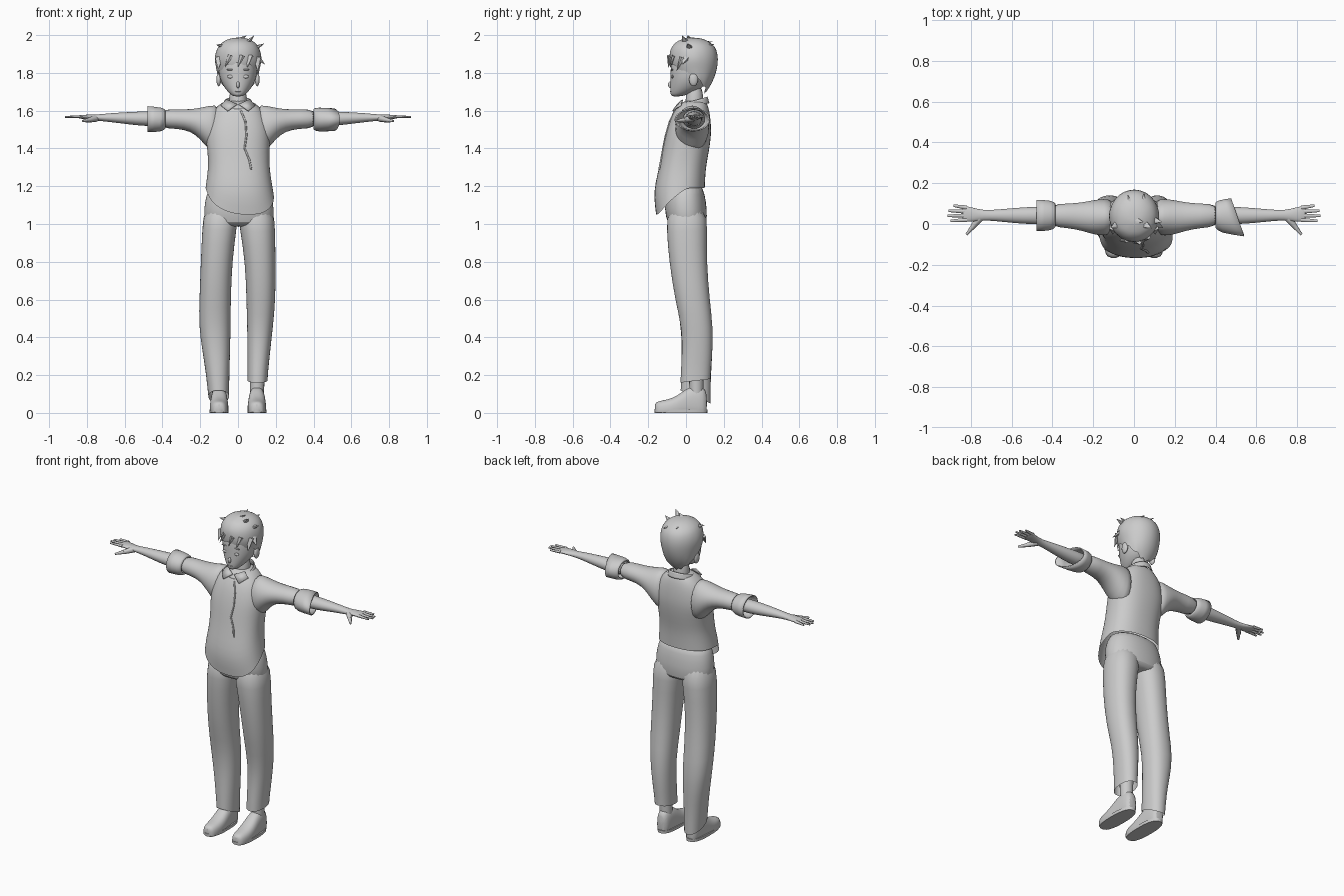
import bpy, bmesh, math
from mathutils import Vector, Matrix


def finish(bm, name, sub=0, thick=0, angle=50):
    bmesh.ops.recalc_face_normals(bm, faces=bm.faces)
    me = bpy.data.meshes.new(name)
    bm.to_mesh(me)
    bm.free()
    ob = bpy.data.objects.new(name, me)
    bpy.context.collection.objects.link(ob)
    bpy.ops.object.select_all(action='DESELECT')
    ob.select_set(True)
    bpy.context.view_layer.objects.active = ob
    bpy.ops.object.shade_smooth_by_angle(angle=math.radians(angle))
    if sub:
        ob.modifiers.new("smooth", 'SUBSURF').levels = sub
        ob.modifiers["smooth"].render_levels = sub
    if thick:
        m = ob.modifiers.new("thickness", 'SOLIDIFY')
        m.thickness = thick
    return ob


def section(rows, u):
    """Interpolated (a0, a1, b0, b1) extents at station u."""
    for r, q in zip(rows, rows[1:]):
        if u <= q[0]:
            t = max(0, (u - r[0]) / (q[0] - r[0]))
            return [i + (j - i) * t for i, j in zip(r[1:], q[1:])]
    return rows[-1][1:]


def loft(name, rows, axis='z', lo=None, hi=None, n=20, p=1.0, sub=1, flip=1, caps=(1, 1), thick=0):
    """Rings (station, a0, a1, b0, b1) along an axis; lo / hi shape the two hems by direction."""
    bm, rings = bmesh.new(), []
    z0, z1 = rows[0][0], rows[-1][0]
    for r in rows:
        ring = []
        for k in range(n):
            th = 2 * math.pi * k / n
            c, s = math.cos(th), math.sin(th)
            a = lo(c, s) if lo else z0
            b = hi(c, s) if hi else z1
            u = a + (r[0] - z0) * (b - a) / (z1 - z0)
            a0, a1, b0, b1 = section(rows, u)
            c, s = math.copysign(abs(c) ** p, c), math.copysign(abs(s) ** p, s)
            v = (a0 + a1 + (a1 - a0) * c) / 2
            w = (b0 + b1 + (b1 - b0) * s) / 2
            x, y, z = {'z': (v, w, u), 'x': (u, v, w), 'y': (v, u, w)}[axis]
            ring.append(bm.verts.new((x * flip, y, max(z, 0))))
        rings.append(ring)
    for r, q in zip(rings, rings[1:]):
        for k in range(n):
            j = (k + 1) % n
            bm.faces.new((r[k], r[j], q[j], q[k]))
    for use, ring in zip(caps, (rings[0], rings[-1])):
        if use:
            bm.faces.new(ring)
    return finish(bm, name, sub, thick)


def limb(name, p0, p1, r0, r1, flat=1.0, seg=8):
    """Tapered rod between two points."""
    p0, p1 = Vector(p0), Vector(p1)
    d = p1 - p0
    mat = Matrix.Translation((p0 + p1) / 2) @ d.to_track_quat('Z', 'Y').to_matrix().to_4x4() \
        @ Matrix.Diagonal((1, flat, 1, 1))
    bm = bmesh.new()
    bmesh.ops.create_cone(bm, cap_ends=True, segments=seg, radius1=r0, radius2=r1, depth=d.length, matrix=mat)
    return finish(bm, name)


def blob(name, loc, size):
    bm = bmesh.new()
    bmesh.ops.create_uvsphere(bm, u_segments=14, v_segments=8, radius=1,
                              matrix=Matrix.Translation(loc) @ Matrix.Diagonal((*size, 1)))
    return finish(bm, name)


# Head and neck
loft("head", [(1.674, -.022, .022, -.077, -.03), (1.69, -.045, .045, -.084, .03), (1.72, -.072, .072, -.085, .09),
              (1.76, -.094, .094, -.084, .12), (1.80, -.103, .103, -.083, .135), (1.86, -.107, .107, -.082, .15),
              (1.92, -.09, .09, -.06, .13), (1.95, -.04, .04, 0, .08)])
loft("neck", [(1.56, -.055, .055, -.01, .1), (1.65, -.045, .045, -.002, .09), (1.74, -.045, .045, .0, .09)])
blob("nose", (0, -.083, 1.737), (.009, .012, .018))
blob("mouth", (0, -.081, 1.702), (.018, .004, .003))
for s in (-1, 1):
    blob("eye", (s * .04, -.072, 1.78), (.018, .006, .009))
    blob("eyebrow", (s * .042, -.073, 1.817), (.021, .005, .004))
    blob("ear", (s * .102, .04, 1.765), (.013, .024, .036))

# Hair cap with a ragged hem, then loose locks
loft("hair", [(1.68, -.05, .05, 0, .09), (1.72, -.08, .08, 0, .125), (1.77, -.105, .105, -.03, .15),
              (1.82, -.115, .115, -.08, .165), (1.87, -.125, .127, -.09, .172), (1.92, -.118, .12, -.085, .165),
              (1.95, -.1, .105, -.07, .145), (1.975, -.07, .075, -.035, .11), (1.987, -.02, .03, .01, .06)],
     lo=lambda c, s: 1.77 - .08 * s + .014 * math.sin(11 * math.atan2(s, c)), n=32, caps=(0, 1))
locks = [((.05, .0, 1.96), (.085, -.02, 1.997)), ((.0, .02, 1.97), (.045, .01, 1.998)),
         ((.09, .02, 1.93), (.138, .01, 1.955)), ((.105, 0, 1.88), (.142, -.02, 1.845)),
         ((-.08, .0, 1.94), (-.115, -.02, 1.95)), ((-.1, -.02, 1.88), (-.105, -.05, 1.82)),
         ((.1, -.02, 1.88), (.105, -.05, 1.81)), ((-.04, -.07, 1.89), (-.07, -.083, 1.83)),
         ((.02, -.08, 1.89), (.0, -.094, 1.83)), ((.06, -.06, 1.89), (.05, -.085, 1.83)),
         ((.0, .06, 1.96), (-.03, .14, 1.965)), ((.04, .08, 1.95), (.05, .15, 1.95))]
for a, b in locks:
    limb("hair_lock", a, b, .024, .001, .6, 6)

# Shirt body with a slanted front tail
torso = [(1.03, -.18, .21, -.155, .10), (1.12, -.178, .197, -.172, .10), (1.2, -.172, .182, -.168, .10),
         (1.3, -.157, .167, -.142, .105), (1.4, -.163, .166, -.124, .125), (1.47, -.175, .175, -.11, .134),
         (1.54, -.16, .16, -.09, .133), (1.595, -.14, .14, -.065, .125), (1.635, -.1, .1, -.035, .115),
         (1.655, -.06, .06, -.005, .1)]
loft("shirt_body", torso, lo=lambda c, s: 1.19 - .14 * min(1, max(0, -s + .2 * c)), n=28, p=.85, caps=(0, 1))

# Collar, its two points, and the front fastening
loft("collar", [(1.605, -.09, .09, -.06, .128), (1.64, -.08, .08, -.035, .125), (1.675, -.062, .062, -.01, .115)],
     lo=lambda c, s: 1.625 + .015 * s, hi=lambda c, s: 1.655 + .02 * s, caps=(0, 0), thick=.006)
for s in (-1, 1):
    bm = bmesh.new()
    pts = [(.005, -.048, 1.635), (.055, -.072, 1.6), (.092, -.03, 1.63), (.06, -.02, 1.66)]
    bm.faces.new([bm.verts.new((s * x, y, z)) for x, y, z in pts])
    finish(bm, "collar_point", thick=.006)
cord = [(.015, 1.6), (.04, 1.54), (.045, 1.47), (.035, 1.4), (.06, 1.34), (.07, 1.29)]
for (xa, za), (xb, zb) in zip(cord, cord[1:]):
    limb("front_cord", (xa, section(torso, za)[2] + .003, za), (xb, section(torso, zb)[2] + .003, zb), .005, .005)

# Sleeves, arms and hands
for s in (-1, 1):
    loft("sleeve", [(.09, -.05, .12, 1.36, 1.637), (.15, -.06, .125, 1.385, 1.628), (.2, -.052, .118, 1.45, 1.616),
                    (.25, -.035, .107, 1.49, 1.608), (.32, -.02, .1, 1.505, 1.607), (.42, -.015, .1, 1.505, 1.608)],
         'x', flip=s)
    loft("forearm", [(.38, -.005, .09, 1.515, 1.6), (.5, -.002, .085, 1.518, 1.597), (.58, .003, .08, 1.527, 1.593),
                     (.68, .014, .07, 1.54, 1.587), (.74, .018, .068, 1.546, 1.58), (.78, .012, .078, 1.55, 1.58),
                     (.82, .01, .088, 1.556, 1.578), (.845, .012, .09, 1.559, 1.575)], 'x', n=16, flip=s)
    for y0, y1, tip in ((.02, .015, .9), (.041, .04, .915), (.061, .065, .91), (.08, .09, .885)):
        limb("finger", (s * .82, y0, 1.568), (s * tip, y1, 1.567), .011, .006, .8)
    limb("thumb_base", (s * .75, .035, 1.56), (s * .79, -.012, 1.55), .019, .013)
    limb("thumb", (s * .785, -.007, 1.551), (s * .822, -.052, 1.545), .013, .006)
loft("rolled_cuff", [(.385, -.015, .1, 1.505, 1.605), (.4, -.034, .117, 1.487, 1.618),
                     (.478, -.036, .12, 1.485, 1.625)], 'x', flip=-1, caps=(0, 0), thick=.007)
loft("rolled_cuff", [(.4, -.02, .105, 1.5, 1.61), (.42, -.045, .128, 1.482, 1.622),
                     (.54, -.062, .128, 1.495, 1.61)], 'x', hi=lambda c, s: .508 - .032 * c, caps=(0, 0), thick=.007)

# Trousers: hips and two uneven legs
loft("trouser_hips", [(.985, -.15, .155, -.07, .085), (1.0, -.18, .188, -.1, .112), (1.08, -.183, .193, -.115, .112),
                      (1.16, -.168, .178, -.11, .1), (1.22, -.14, .15, -.08, .08)], n=24, p=.9)
depth = [(-.03, .13), (-.028, .132), (-.023, .14), (-.02, .145), (-.06, .126), (-.09, .11), (-.105, .114), (-.1, .11)]
right_z = [.06, .2, .3, .45, .6, .8, .97, 1.1]
left_z = [.17, .22, .3, .45, .6, .8, .97, 1.1]
right_x = [(-.155, -.048), (-.168, -.045), (-.185, -.042), (-.21, -.038), (-.205, -.038), (-.198, -.03), (-.19, -.008),
           (-.183, .01)]
left_x = [(.05, .157), (.05, .16), (.05, .168), (.048, .185), (.044, .2), (.037, .2), (.01, .197), (-.01, .193)]
loft("trouser_leg", [(z, *x, *d) for z, x, d in zip(right_z, right_x, depth)],
     lo=lambda c, s: .085 - .035 * s, p=.9, caps=(0, 1))
loft("trouser_leg", [(z, *x, *d) for z, x, d in zip(left_z, left_x, depth)],
     lo=lambda c, s: .17 + .01 * s, p=.9, caps=(0, 1))

# Ankles and shoes
for s in (-1, 1):
    limb("ankle", (s * .1, .055, .08), (s * .105, .055, .3), .036, .042, 1, 16)
    loft("shoe", [(y, s * .1 - w, s * .1 + w, -.03, z) for y, w, z in
                  ((-.166, .024, .05), (-.15, .04, .062), (-.1, .05, .07), (-.05, .05, .088), (-.005, .046, .125),
                   (.04, .043, .145), (.09, .04, .14), (.112, .024, .11))], 'y', p=.8)
    loft("sole", [(0, s * .1 - .05, s * .1 + .05, -.167, .113), (.018, s * .1 - .051, s * .1 + .051, -.168, .114)],
         n=28, p=.8, sub=0)
